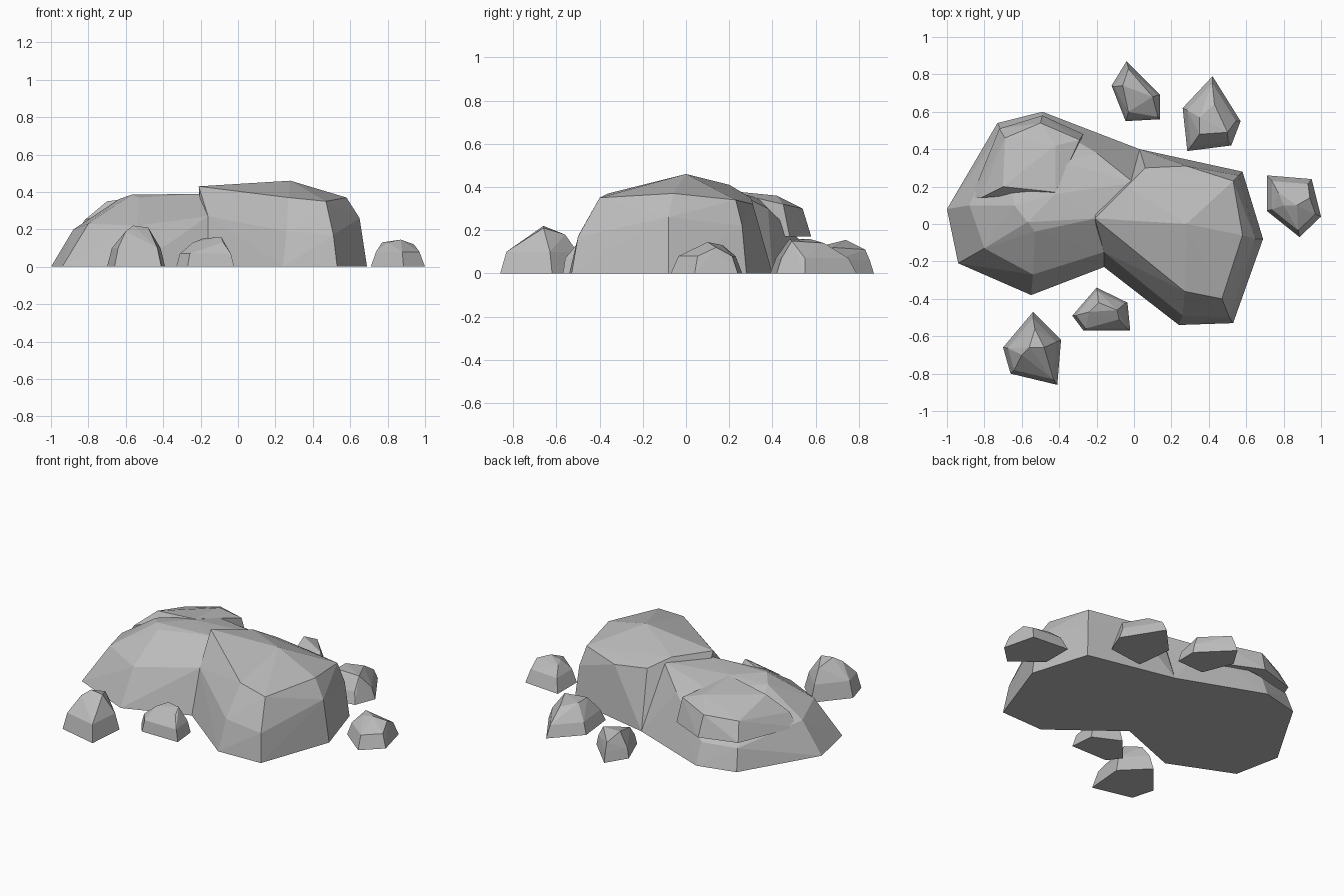
import bpy
import bmesh
from mathutils import Vector

default = bpy.data.objects.get("Cube")
if default:
    bpy.data.objects.remove(default, do_unlink=True)

# One plain stone colour
stone = bpy.data.materials.new("stone_grey")
stone.use_nodes = True
stone_colour = (0.5, 0.5, 0.5, 1)
stone.diffuse_color = stone_colour
shader = stone.node_tree.nodes["Principled BSDF"]
shader.inputs["Base Color"].default_value = stone_colour
shader.inputs["Roughness"].default_value = 0.9


def make_rock(name, points):
    """Make a flat-faced rock as the convex hull of a few corner points."""
    bm = bmesh.new()
    for point in points:
        bm.verts.new(point)
    result = bmesh.ops.convex_hull(bm, input=bm.verts[:])
    loose = [v for v in bm.verts if not v.link_faces]
    bmesh.ops.delete(bm, geom=loose, context="VERTS")
    bmesh.ops.recalc_face_normals(bm, faces=bm.faces[:])
    mesh = bpy.data.meshes.new(name)
    bm.to_mesh(mesh)
    bm.free()
    mesh.materials.append(stone)
    rock = bpy.data.objects.new(name, mesh)
    bpy.context.collection.objects.link(rock)
    return rock


def level(height, outline):
    """Lift a flat outline to one height."""
    return [Vector((x, y, height)) for x, y in outline]


def shoulder(outline, scale, height):
    """Shrink an outline about its middle and lift it."""
    base = level(0, outline)
    middle = sum(base, Vector()) / len(base)
    lift = Vector((0, 0, height))
    return [middle + (corner - middle) * scale + lift for corner in base]


def merge_into(target, other):
    """Fuse one rock into another so no inner faces remain."""
    modifier = target.modifiers.new("fuse", "BOOLEAN")
    modifier.operation = "UNION"
    modifier.solver = "EXACT"
    modifier.object = other
    bpy.context.view_layer.objects.active = target
    bpy.ops.object.modifier_apply(modifier=modifier.name)
    bpy.data.objects.remove(other, do_unlink=True)


# Tall lobe on the model's left
tall_lobe = make_rock(
    "large_rock",
    level(0, [(-.16, -.23), (.24, -.54), (.53, -.53), (.69, -.08), (.58, .28), (.03, .4), (-.2, .2)])
    + [
        # steep sides
        (.26, -.49, .19), (.51, -.5, .17), (.65, -.08, .26), (.56, .26, .22), (-.16, -.15, .27),
        # rim of the crown
        (.27, -.36, .37), (.47, -.4, .35), (.58, -.06, .37), (.53, .23, .34), (.28, .31, .32), (.06, .3, .35),
        # crest
        (.28, 0, .46), (-.21, .03, .43), (-.04, .2, .41),
    ],
)

# Broad low lobe on the model's right
low_lobe = make_rock(
    "low_lobe",
    level(0, [(-1, .08), (-.94, -.21), (-.55, -.38), (-.16, -.23), (.03, .4), (-.49, .6), (-.73, .54)])
    + [
        (-.88, .1, .2), (-.8, -.13, .23), (-.54, -.27, .22), (-.16, -.15, .27),
        (-.71, .5, .13), (-.49, .55, .13),
        (-.53, -.04, .37), (-.57, .01, .385), (-.42, .16, .385), (-.2, .03, .39), (0, .22, .38),
        (-.64, .1, .36), (-.38, .33, .35), (-.2, .38, .3),
    ],
)

# Slab overhanging the back of the low lobe
back_slab = make_rock(
    "back_slab",
    level(.17, [(-.87, .14), (-.72, .51), (-.49, .58), (-.27, .48), (-.4, .2)])
    + [
        (-.82, .14, .25), (-.69, .46, .28), (-.5, .54, .3), (-.29, .45, .32),
        (-.7, .2, .35), (-.42, .42, .36), (-.42, .17, .385),
    ],
)
merge_into(tall_lobe, low_lobe)
merge_into(tall_lobe, back_slab)


def make_stone(name, outline, scale, height, crown):
    """Make a loose stone from its footprint, a shoulder and a crown."""
    return make_rock(name, level(0, outline) + shoulder(outline, scale, height) + crown)


# Loose stones around the large rock
make_stone(
    "left_stone",
    [(.71, .26), (.71, .07), (.885, -.07), (1, .04), (.95, .24)], .8, .08,
    [(.77, .17, .13), (.87, .1, .145), (.94, .14, .12), (.8, .1, .13)],
)
make_stone(
    "back_left_stone",
    [(.26, .62), (.285, .39), (.52, .42), (.57, .55), (.42, .79)], .84, .07,
    [(.35, .48, .16), (.35, .57, .16), (.5, .49, .15), (.43, .64, .14)],
)
make_stone(
    "back_stone",
    [(-.12, .74), (-.045, .55), (.14, .56), (.14, .69), (-.04, .87)], .9, .06,
    [(-.06, .74, .155), (-.03, .6, .12), (.1, .68, .12), (-.03, .83, .11)],
)
make_stone(
    "front_stone",
    [(-.33, -.49), (-.27, -.57), (-.02, -.57), (-.035, -.42), (-.2, -.34)], .88, .07,
    [(-.24, -.47, .13), (-.09, -.46, .16), (-.19, -.42, .15), (-.08, -.51, .13)],
)
make_stone(
    "front_right_stone",
    [(-.7, -.66), (-.66, -.8), (-.41, -.86), (-.39, -.62), (-.54, -.47)], .84, .1,
    [(-.56, -.66, .22), (-.48, -.66, .21), (-.6, -.7, .19), (-.53, -.56, .18)],
)
